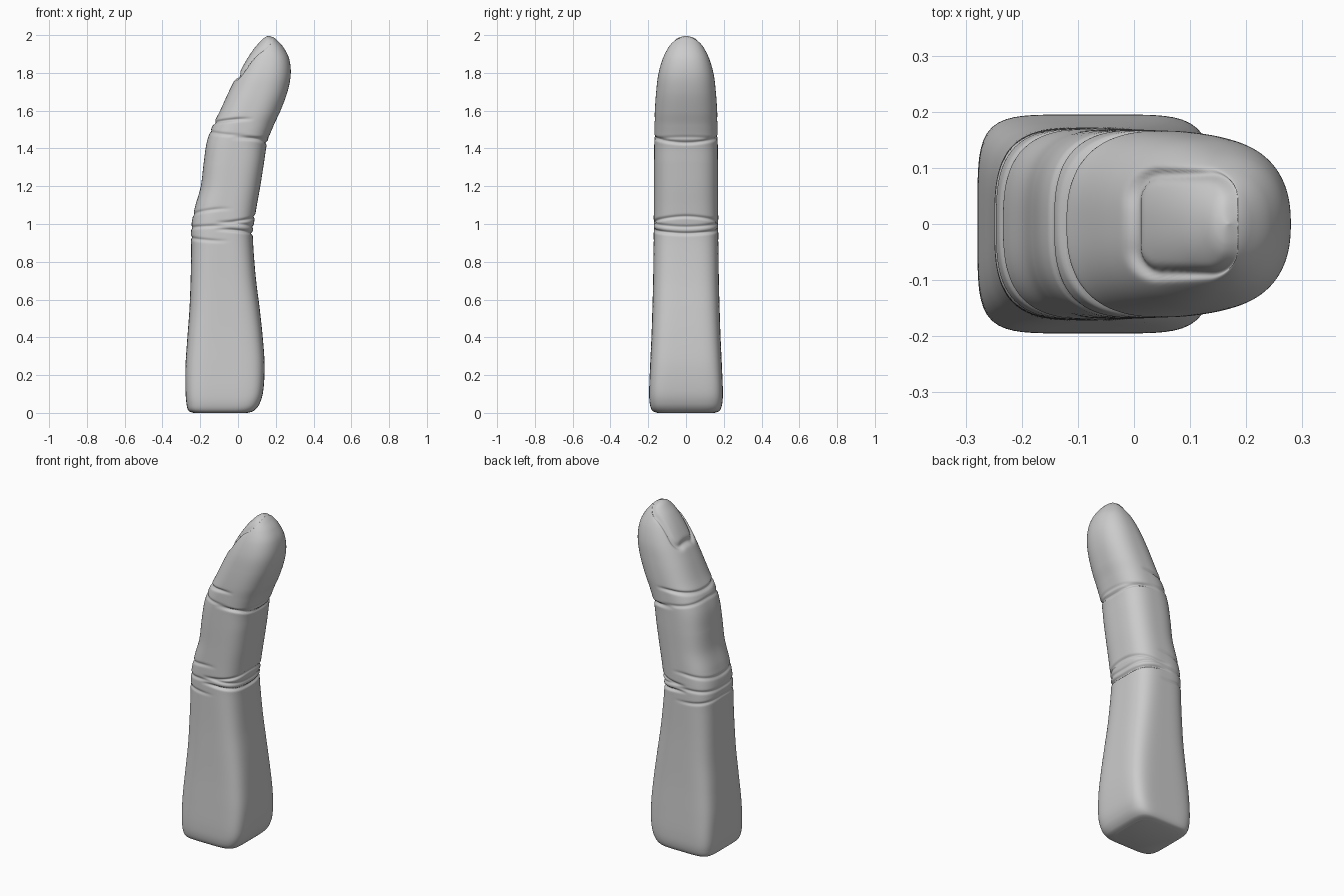
import bpy, bmesh, math
from mathutils import Vector

# Cross-sections up the finger: z, back x, pad x, half width y, squareness
SECTIONS = [
    (0.0, -0.235, 0.05, 0.15, 5), (0.012, -0.262, 0.085, 0.178, 5.5), (0.05, -0.273, 0.115, 0.192, 5.5),
    (0.12, -0.278, 0.134, 0.195, 5.5), (0.25, -0.278, 0.141, 0.19, 5), (0.4, -0.268, 0.131, 0.183, 4.5),
    (0.55, -0.257, 0.115, 0.178, 4), (0.7, -0.251, 0.096, 0.174, 3.7), (0.85, -0.248, 0.083, 0.172, 3.4),
    (0.95, -0.249, 0.079, 0.171, 3.2), (1.02, -0.243, 0.087, 0.171, 3.1), (1.1, -0.225, 0.1, 0.17, 3),
    (1.2, -0.197, 0.118, 0.169, 2.9), (1.32, -0.182, 0.137, 0.169, 2.9), (1.43, -0.166, 0.155, 0.168, 2.8),
    (1.52, -0.135, 0.188, 0.167, 2.7), (1.6, -0.095, 0.225, 0.165, 2.6), (1.7, -0.049, 0.262, 0.158, 2.5),
    (1.79, -0.004, 0.279, 0.147, 2.4), (1.87, 0.04, 0.272, 0.125, 2.3), (1.93, 0.08, 0.244, 0.096, 2.2),
    (1.97, 0.115, 0.21, 0.066, 2.1), (1.99, 0.137, 0.185, 0.038, 2), (2.0, 0.16, 0.162, 0.001, 2),
]
# Skin creases: z, side (+1 pad, -1 back), depth, width, upward bend at the edges
CREASES = [
    (0.95, 1, 0.012, 0.008, 0.02), (0.985, 1, 0.006, 0.008, 0.02), (1.04, 1, 0.008, 0.008, -0.03),
    (1.43, 1, 0.011, 0.008, 0.03), (1.46, 1, 0.004, 0.007, -0.01),
    (0.93, -1, 0.006, 0.008, -0.02), (0.98, -1, 0.006, 0.009, 0.01), (1.05, -1, 0.006, 0.009, 0.03),
    (1.49, -1, 0.006, 0.008, -0.02), (1.535, -1, 0.011, 0.009, 0.02),
]
STEPS, SEGS = 16, 112


def spline(p0, p1, p2, p3, t):
    return [0.5 * (2 * b + (c - a) * t + (2 * a - 5 * b + 4 * c - d) * t * t
                   + (3 * b - a - 3 * c + d) * t ** 3) for a, b, c, d in zip(p0, p1, p2, p3)]


def crease_depth(c, s, z):
    total = 0
    for z0, side, depth, width, bend in CREASES:
        facing = max(0, min(1, (c * side + 0.25) / 0.6))
        total += depth * facing * math.exp(-((z - z0 - bend * s * s) / width) ** 2)
    return total


def nail_depth(x, y):
    # Signed distance to a rounded rectangle gives the groove and the sunken plate
    r = 0.045
    qx, qy = abs(x - 0.083) - 0.088 + r, abs(y) - 0.088 + r
    d = math.hypot(max(qx, 0), max(qy, 0)) + min(max(qx, qy), 0) - r
    groove = 0.014 * math.exp(-(d / 0.009) ** 2)
    plate = 0.005 / (1 + math.exp(max(-50, min(50, d / 0.004))))
    return groove + plate


def make_point(sec, angle):
    z, x0, x1, half, n = sec
    c, s = math.cos(angle), math.sin(angle)
    r = (abs(c) ** n + abs(s) ** n) ** (-1 / n)
    k = r * (1 - crease_depth(c, s, z) / 0.17)
    p = Vector(((x0 + x1) / 2 + (x1 - x0) / 2 * c * k, half * s * k, z))
    if z > 1.7 and p.x < 0.2:
        p += Vector((0.85, 0, -0.5)) * nail_depth(p.x, p.y)
    return p


# Finger body
last = len(SECTIONS) - 1
rows = []
for i in range(last):
    ctrl = [SECTIONS[max(0, min(last, i + j))] for j in (-1, 0, 1, 2)]
    rows += [spline(*ctrl, t / STEPS) for t in range(STEPS)]
rows.append(SECTIONS[-1])

bm = bmesh.new()
rings = [[bm.verts.new(make_point(sec, 2 * math.pi * k / SEGS)) for k in range(SEGS)] for sec in rows]
for a, b in zip(rings, rings[1:]):
    for k in range(SEGS):
        m = (k + 1) % SEGS
        bm.faces.new((a[k], a[m], b[m], b[k]))
bm.faces.new(rings[0][::-1])
bm.faces.new(rings[-1])
for f in bm.faces:
    f.smooth = True
mesh = bpy.data.meshes.new("finger")
bm.to_mesh(mesh)
bm.free()
finger = bpy.data.objects.new("finger", mesh)
bpy.context.collection.objects.link(finger)
